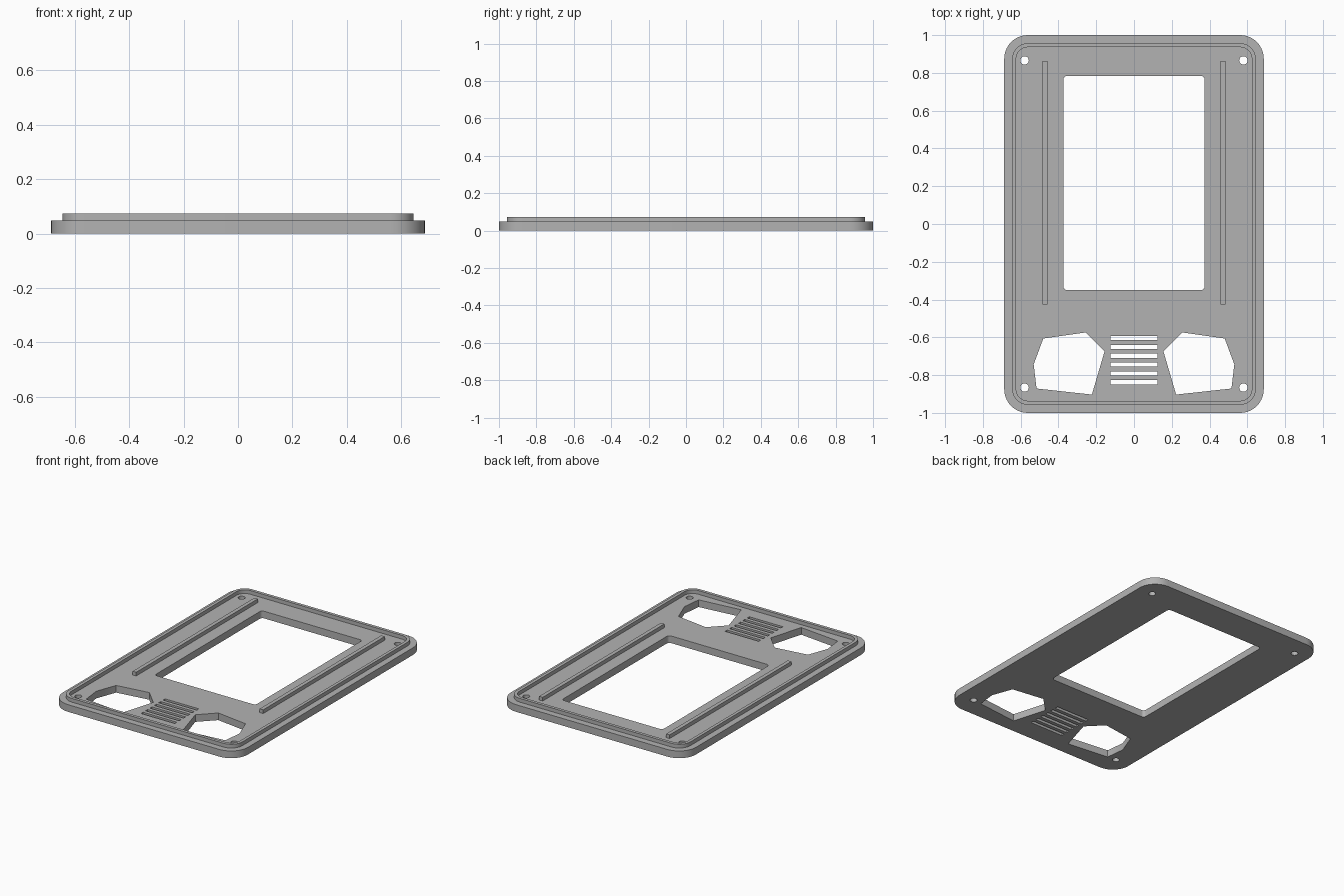
import bpy, bmesh
from math import sin, cos, pi

cube = bpy.data.objects.get("Cube")
if cube:
    bpy.data.objects.remove(cube, do_unlink=True)

grey = bpy.data.materials.new("plain grey")
grey.use_nodes = True
COLOR = (0.45, 0.45, 0.45, 1)
grey.diffuse_color = COLOR
grey.node_tree.nodes["Principled BSDF"].inputs["Base Color"].default_value = COLOR

PLATE_TOP, LIP_TOP = 0.048, 0.073
SINK = 0.004


def rounded(x0, x1, y0, y1, r=0, steps=10):
    """Outline of a rectangle, with rounded corners when r > 0."""
    if r == 0:
        return [(x0, y0), (x1, y0), (x1, y1), (x0, y1)]
    centres = [(x1 - r, y1 - r), (x0 + r, y1 - r), (x0 + r, y0 + r), (x1 - r, y0 + r)]
    return [(cx + r * cos((q + i / steps) * pi / 2), cy + r * sin((q + i / steps) * pi / 2))
            for q, (cx, cy) in enumerate(centres) for i in range(steps + 1)]


def circle(cx, cy, r, n=24):
    return [(cx + r * cos(2 * pi * i / n), cy + r * sin(2 * pi * i / n)) for i in range(n)]


def extrude(name, outlines, z0, z1):
    """Fill the first outline, leave the others open as holes, and give it thickness."""
    curve = bpy.data.curves.new(name + " profile", 'CURVE')
    curve.dimensions = '2D'
    curve.fill_mode = 'BOTH'
    curve.extrude = (z1 - z0) / 2
    for points in outlines:
        spline = curve.splines.new('POLY')
        spline.points.add(len(points) - 1)
        for p, (x, y) in zip(spline.points, points):
            p.co = (x, y, 0, 1)
        spline.use_cyclic_u = True
    helper = bpy.data.objects.new(name + " helper", curve)
    bpy.context.collection.objects.link(helper)
    evaluated = helper.evaluated_get(bpy.context.evaluated_depsgraph_get())
    mesh = bpy.data.meshes.new_from_object(evaluated)
    bpy.data.objects.remove(helper, do_unlink=True)

    bm = bmesh.new()
    bm.from_mesh(mesh)
    bmesh.ops.remove_doubles(bm, verts=bm.verts, dist=0.0001)
    bmesh.ops.translate(bm, verts=bm.verts, vec=(0, 0, (z0 + z1) / 2))
    bmesh.ops.recalc_face_normals(bm, faces=bm.faces)
    bm.to_mesh(mesh)
    bm.free()
    mesh.name = name
    mesh.materials.clear()
    mesh.materials.append(grey)
    obj = bpy.data.objects.new(name, mesh)
    bpy.context.collection.objects.link(obj)
    bpy.ops.object.select_all(action='DESELECT')
    obj.select_set(True)
    bpy.context.view_layer.objects.active = obj
    bpy.ops.object.shade_smooth_by_angle(angle=pi / 6)
    return obj


# Openings: screen window, speaker slots, button openings, screw holes
window = rounded(-0.374, 0.374, -0.35, 0.784, 0.02, 5)
slots = [rounded(-0.125, 0.125, y - 0.011, y + 0.011)
         for y in (-0.604 - 0.0468 * i for i in range(6))]
button = [(0.256, -0.574), (0.48, -0.606), (0.531, -0.743),
          (0.516, -0.871), (0.223, -0.903), (0.156, -0.675)]
buttons = [[(s * x, y) for x, y in button] for s in (-1, 1)]
screws = [circle(sx * 0.579, sy * 0.866, 0.022) for sx in (-1, 1) for sy in (-1, 1)]

# Face plate
extrude("face_plate",
        [rounded(-0.687, 0.687, -1, 1, 0.125), window, *slots, *buttons, *screws],
        0, PLATE_TOP)

# Raised lip around the inside
extrude("rim_lip",
        [rounded(-0.645, 0.645, -0.957, 0.957, 0.083),
         rounded(-0.624, 0.624, -0.936, 0.936, 0.062)],
        PLATE_TOP - SINK, LIP_TOP)

# Long rails beside the window
for side, s in (("left", 1), ("right", -1)):
    xs = sorted((s * 0.458, s * 0.484))
    extrude(side + "_rail", [rounded(*xs, -0.425, 0.864)], PLATE_TOP - SINK, LIP_TOP)
